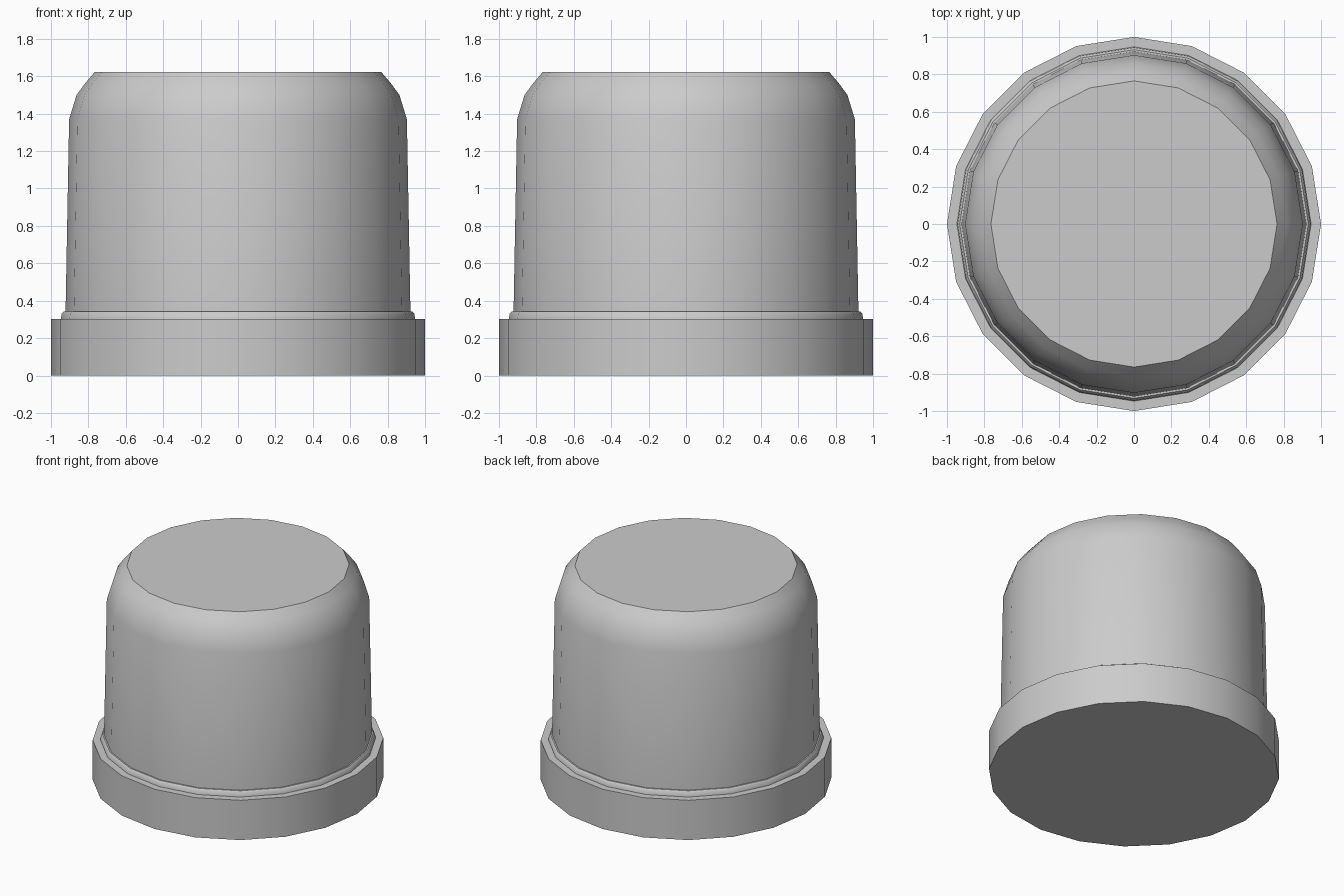
import bpy
import math

if "Cube" in bpy.data.objects:
    bpy.data.objects.remove(bpy.data.objects["Cube"])

SIDES = 20


def lathe(name, profile):
    """Revolve (radius, z) points around z and close both ends with flat caps."""
    verts, faces = [], []
    for r, z in profile:
        for i in range(SIDES):
            a = 2 * math.pi * i / SIDES
            verts.append((r * math.cos(a), r * math.sin(a), z))
    for k in range(len(profile) - 1):
        for i in range(SIDES):
            j = (i + 1) % SIDES
            a, b = k * SIDES, (k + 1) * SIDES
            faces.append((a + i, a + j, b + j, b + i))
    faces.append(tuple(reversed(range(SIDES))))
    faces.append(tuple(range(len(verts) - SIDES, len(verts))))
    mesh = bpy.data.meshes.new(name)
    mesh.from_pydata(verts, [], faces)
    obj = bpy.data.objects.new(name, mesh)
    bpy.context.collection.objects.link(obj)
    bpy.ops.object.select_all(action='DESELECT')
    obj.select_set(True)
    bpy.context.view_layer.objects.active = obj
    bpy.ops.object.shade_smooth_by_angle(angle=math.radians(40))
    return obj


# Wide base collar
lathe("base_collar", [(1.0, 0.0), (1.0, 0.302)])

# Thin bevelled seating ring and tapered cap with rounded shoulder, in one skin
lathe("domed_cap", [
    (0.947, 0.302), (0.943, 0.33), (0.932, 0.342), (0.922, 0.342),
    (0.903, 1.37), (0.863, 1.50), (0.815, 1.565), (0.765, 1.624),
])
